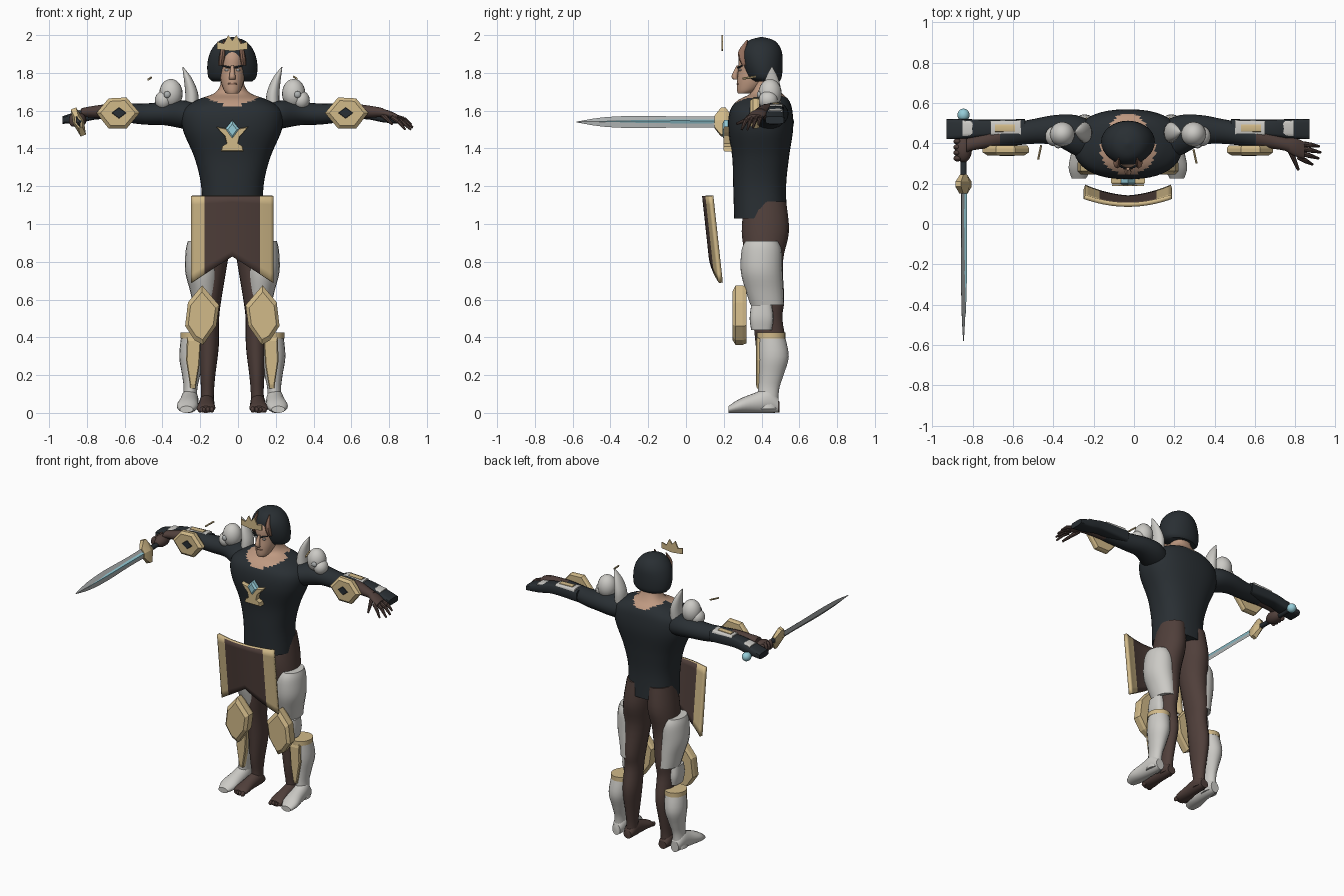
import bpy, bmesh, math
from mathutils import Vector

MID = -0.03  # x of the body's mirror plane; u below is the distance from it


def material(name, *rgb):
    m = bpy.data.materials.new(name)
    m.diffuse_color = (*rgb, 1)
    return m


DARK = material("charcoal cloth", 0.022, 0.028, 0.033)
BROWN = material("dark brown", 0.08, 0.05, 0.043)
GOLD = material("pale gold", 0.64, 0.49, 0.25)
WHITE = material("off white", 0.60, 0.59, 0.56)
SKIN = material("skin", 0.52, 0.32, 0.22)
COPPER = material("copper", 0.30, 0.16, 0.11)
CYAN = material("pale cyan", 0.30, 0.60, 0.68)
STEEL = material("steel", 0.42, 0.44, 0.44)


def finish(name, bm, mats, rule=None, angle=40):
    bmesh.ops.recalc_face_normals(bm, faces=bm.faces)
    me = bpy.data.meshes.new(name)
    mats = mats if isinstance(mats, list) else [mats]
    for m in mats:
        me.materials.append(m)
    for f in bm.faces:
        f.smooth = angle > 0
        if rule:
            f.material_index = rule(f.calc_center_median())
    bm.to_mesh(me)
    bm.free()
    if angle:
        me.set_sharp_from_angle(angle=math.radians(angle))
    ob = bpy.data.objects.new(name, me)
    bpy.context.collection.objects.link(ob)
    return ob


def loft(name, rings, mats, axis="z", s=1, n=20, sub=4, pw=2.0, rot=0.0, rule=None, angle=40):
    """Skin elliptic rings (t, a, b, ra, rb) along an axis, smoothed between rings."""
    R, path = [Vector(r) for r in rings], []
    for i in range(len(R) - 1):
        p0, p1, p2, p3 = R[max(i - 1, 0)], R[i], R[i + 1], R[min(i + 2, len(R) - 1)]
        for k in range(sub):
            t = k / sub
            path.append(0.5 * (2 * p1 + (p2 - p0) * t + (2 * p0 - 5 * p1 + 4 * p2 - p3) * t * t
                               + (3 * p1 - p0 - 3 * p2 + p3) * t ** 3))
    path.append(R[-1])
    bm, loops = bmesh.new(), []
    for t, a, b, ra, rb in path:
        loop = []
        for k in range(n):
            w = 2 * math.pi * k / n
            c, d = math.cos(w), math.sin(w)
            p = max(ra, .002) * math.copysign(abs(c) ** (2 / pw), c)
            q = max(rb, .002) * math.copysign(abs(d) ** (2 / pw), d)
            A = a + p * math.cos(rot) - q * math.sin(rot)
            B = b + p * math.sin(rot) + q * math.cos(rot)
            u, y, z = {"z": (A, B, t), "x": (t, A, B), "y": (A, t, B)}[axis]
            loop.append(bm.verts.new((MID + s * u, y, z)))
        loops.append(loop)
    for l0, l1 in zip(loops, loops[1:]):
        for k in range(n):
            bm.faces.new((l0[k], l0[(k + 1) % n], l1[(k + 1) % n], l1[k]))
    bm.faces.new(loops[0])
    bm.faces.new(loops[-1])
    return finish(name, bm, mats, rule, angle)


def plate(name, pts, layers, mat, s=1):
    """Flat (u, z) outline stacked in layers of (y, scale) to give chamfered plates."""
    bm, loops = bmesh.new(), []
    cu = sum(p[0] for p in pts) / len(pts)
    cz = sum(p[1] for p in pts) / len(pts)
    for y, k in layers:
        loops.append([bm.verts.new((MID + s * (cu + (u - cu) * k), y, cz + (z - cz) * k)) for u, z in pts])
    n = len(pts)
    for l0, l1 in zip(loops, loops[1:]):
        for k in range(n):
            bm.faces.new((l0[k], l0[(k + 1) % n], l1[(k + 1) % n], l1[k]))
    bm.faces.new(loops[0])
    bm.faces.new(loops[-1])
    return finish(name, bm, mat, angle=0)


def ball(name, c, r, mat, s=1):
    bm = bmesh.new()
    bmesh.ops.create_uvsphere(bm, u_segments=20, v_segments=12, radius=1)
    for v in bm.verts:
        v.co = (MID + s * (c[0] + v.co.x * r[0]), c[1] + v.co.y * r[1], c[2] + v.co.z * r[2])
    return finish(name, bm, mat)


def rod(name, p, q, r0, r1, mat, s=1, n=8):
    p, q = (Vector((MID + s * v[0], v[1], v[2])) for v in (p, q))
    bm = bmesh.new()
    bmesh.ops.create_cone(bm, cap_ends=True, segments=n, radius1=r0, radius2=r1, depth=(q - p).length)
    turn = (q - p).to_track_quat("Z", "Y")
    for v in bm.verts:
        v.co = turn @ v.co + (p + q) / 2
    return finish(name, bm, mat)


def mirrored(half):
    return half + [(-u, z) for u, z in reversed(half) if abs(u) > 1e-4]


# torso tunic with bare V neckline
loft("torso", [(1.03, 0, .395, .165, .14), (1.2, 0, .39, .165, .14), (1.35, 0, .395, .2, .15),
               (1.5, 0, .395, .262, .172), (1.6, 0, .398, .262, .165), (1.655, 0, .41, .19, .135),
               (1.69, 0, .425, .10, .085), (1.73, 0, .42, .066, .066), (1.78, 0, .41, .06, .06)],
     [DARK, SKIN], n=40, sub=6, pw=2.4,
     rule=lambda c: int(c.z > 1.615 + .4 * abs(c.x - MID) + (.03 if c.y > .4 else 0)))
# head, face and helmet
loft("head", [(1.69, 0, .305, .03, .03), (1.71, 0, .325, .046, .055), (1.76, 0, .355, .062, .085),
              (1.82, 0, .375, .068, .098), (1.88, 0, .375, .068, .096), (1.93, 0, .385, .05, .08)], SKIN)
loft("nose", [(1.765, 0, .262, .017, .012), (1.785, 0, .258, .016, .017), (1.84, 0, .275, .008, .008)], SKIN, n=10)
ball("mouth", (0, .275, 1.742), (.026, .007, .006), COPPER)
loft("helmet", [(1.755, 0, .425, .105, .07), (1.78, 0, .415, .128, .092), (1.85, 0, .405, .132, .107),
                (1.92, 0, .40, .112, .105), (1.97, 0, .40, .068, .07), (1.99, 0, .40, .005, .005)],
     DARK, n=32)
# floating tiara and chest emblem
plate("tiara", mirrored([(0, 1.915), (-.08, 1.925), (-.08, 1.965), (-.045, 1.955), (-.022, 2.0), (0, 1.972)]),
      [(.197, 1), (.188, 1)], GOLD)
plate("chest_emblem", mirrored([(0, 1.385), (-.06, 1.385), (-.055, 1.41), (-.03, 1.425), (-.04, 1.465),
                                (-.06, 1.485), (-.085, 1.515), (-.03, 1.505), (0, 1.47)]),
      [(.25, 1), (.205, 1), (.198, .92)], GOLD)
plate("chest_gem", mirrored([(0, 1.445), (-.04, 1.50), (0, 1.55)]), [(.23, 1), (.202, 1), (.192, .6)], CYAN)

# curved waist guard with gold side borders
bm = bmesh.new()
cols, rows = 24, 10
grid = []
for i in range(cols + 1):
    t = 2 * i / cols - 1
    bottom = .83 - .14 * abs(t)
    line = []
    for j in range(rows + 1):
        z = 1.15 + (bottom - 1.15) * j / rows
        line.append(bm.verts.new((MID + .212 * t, .107 + .038 * t * t + .05 * (1.15 - z) / .46, z)))
    grid.append(line)
for i in range(cols):
    for j in range(rows):
        bm.faces.new((grid[i][j], grid[i][j + 1], grid[i + 1][j + 1], grid[i + 1][j]))
guard = finish("waist_guard", bm, [BROWN, GOLD], lambda c: int(abs(c.x - MID) > .143), angle=30)
solid = guard.modifiers.new("thickness", "SOLIDIFY")
solid.thickness, solid.offset = .022, -1
solid.material_offset_rim = 1

for s, side in ((-1, "right"), (1, "left")):
    # bare legs and feet
    loft(side + "_leg", [(1.12, .08, .42, .08, .11), (.96, .093, .42, .092, .125), (.8, .11, .415, .085, .098),
                         (.6, .12, .43, .062, .09), (.5, .125, .432, .055, .078), (.35, .126, .45, .054, .08),
                         (.2, .13, .445, .04, .062), (.1, .132, .445, .034, .045), (.02, .135, .445, .038, .045)],
         BROWN, s=s)
    loft(side + "_foot", [(.495, .135, .03, .03, .028), (.45, .135, .05, .04, .05), (.36, .137, .04, .042, .04),
                          (.28, .14, .026, .05, .026), (.25, .14, .018, .035, .018)], BROWN, "y", s)
    for k in range(4):
        ball(side + "_toe", (.108 + .021 * k, .252 + .006 * k, .017), (.012, .022, .016), BROWN, s)
    # thigh armour and outer knee panel
    loft(side + "_thigh_armour", [(.91, .175, .40, .06, .085), (.86, .165, .40, .082, .106),
                                  (.75, .16, .40, .09, .11), (.65, .15, .415, .075, .1),
                                  (.57, .145, .43, .062, .088)], WHITE, s=s)
    loft(side + "_knee_panel", [(.44, .17, .40, .035, .055), (.5, .175, .40, .04, .063),
                                (.57, .175, .40, .035, .055)], WHITE, s=s, pw=3)
    # gold knee plate
    plate(side + "_knee_plate", [(.16, .675), (.235, .585), (.25, .46), (.2, .385), (.155, .36),
                                 (.085, .46), (.07, .57)], [(.32, .94), (.30, 1), (.262, 1), (.245, .8)], GOLD, s)
    # white boot worn outside the leg
    loft(side + "_boot", [(.42, .205, .45, .064, .07), (.3, .215, .462, .066, .082), (.2, .218, .45, .048, .066),
                          (.12, .222, .437, .036, .055), (.02, .228, .43, .045, .058)], WHITE, s=s)
    loft(side + "_boot_foot", [(.49, .225, .04, .03, .038), (.44, .225, .065, .045, .065),
                               (.36, .23, .052, .05, .052), (.28, .238, .036, .056, .036),
                               (.225, .243, .018, .035, .018)], WHITE, "y", s)
    loft(side + "_boot_cuff", [(.395, .205, .45, .07, .077), (.425, .205, .45, .07, .077)], GOLD, s=s, sub=1)
    plate(side + "_shin_strip", [(.165, .40), (.24, .40), (.245, .28), (.222, .13), (.195, .13), (.175, .25)],
          [(.41, 1), (.376, 1), (.37, .85)], GOLD, s)
    # sleeved arm, bare from below the elbow
    loft(side + "_arm", [(.18, .42, 1.565, .09, .07), (.26, .44, 1.58, .1, .075), (.36, .465, 1.585, .075, .062),
                         (.46, .46, 1.582, .062, .056), (.56, .445, 1.588, .056, .05),
                         (.66, .425, 1.595, .045, .04), (.76, .40, 1.593, .033, .028),
                         (.80, .39, 1.588, .034, .024)],
         [DARK, BROWN], "x", s, rule=lambda c: int(abs(c.x - MID) > .64))
    # gold elbow plate with dark diamond
    plate(side + "_elbow_plate", [(.72, 1.588), (.655, 1.665), (.56, 1.67), (.49, 1.588), (.56, 1.505),
                                  (.655, 1.505)], [(.39, .92), (.375, 1), (.355, 1), (.34, .8)], GOLD, s)
    plate(side + "_elbow_gem", [(.56, 1.588), (.60, 1.618), (.64, 1.588), (.60, 1.558)],
          [(.341, 1), (.336, .9)], DARK, s)
    # bracer behind the forearm
    loft(side + "_bracer", [(.51, .475, 1.59, .045, .04), (.7, .475, 1.59, .042, .035),
                            (.8, .472, 1.57, .048, .032), (.9, .47, 1.55, .05, .02)], DARK, "x", s, pw=4, n=16)
    loft(side + "_bracer_plate", [(.53, .475, 1.617, .04, .022), (.68, .475, 1.612, .036, .022)],
         WHITE, "x", s, pw=5, n=16, sub=1)
    loft(side + "_bracer_inlay", [(.56, .475, 1.635, .018, .009), (.66, .475, 1.632, .018, .009)],
         GOLD, "x", s, pw=5, n=16, sub=1)
    loft(side + "_bracer_tip", [(.75, .474, 1.60, .035, .014), (.82, .474, 1.588, .04, .014)],
         WHITE, "x", s, pw=4, n=16, sub=1)
    # shoulder armour with upright horn
    ball(side + "_shoulder_dome", (.325, .445, 1.69), (.062, .062, .078), WHITE, s)
    ball(side + "_shoulder_jaw", (.365, .435, 1.655), (.045, .05, .05), WHITE, s)
    ball(side + "_shoulder_socket", (.345, .387, 1.685), (.018, .012, .018), STEEL, s)
    loft(side + "_shoulder_horn", [(1.61, .215, .45, .035, .05), (1.69, .215, .455, .034, .05),
                                   (1.77, .235, .455, .022, .034), (1.83, .262, .455, .003, .004)], WHITE, s=s)
    # eyes, brows and face spikes
    ball(side + "_eye", (.03, .286, 1.815), (.013, .008, .006), WHITE, s)
    rod(side + "_brow", (.012, .276, 1.828), (.052, .296, 1.838), .006, .004, DARK, s)
    ball(side + "_ear", (.07, .40, 1.80), (.01, .02, .03), SKIN, s)
    loft(side + "_face_spike", [(1.84, .06, .31, .012, .014), (1.88, .055, .298, .016, .02),
                                (1.92, .05, .30, .012, .02), (1.975, .045, .325, .003, .004)], COPPER, s=s, n=8)

# open left hand
loft("left_palm", [(.78, .395, 1.59, .032, .024), (.83, .38, 1.58, .045, .02), (.875, .365, 1.565, .042, .015)],
     BROWN, "x")
for k, (tu, ty, tz) in enumerate([(.948, .385, 1.525), (.955, .355, 1.51), (.945, .325, 1.50), (.915, .295, 1.50)]):
    base = (.87 - .008 * k, .397 - .022 * k, 1.565)
    joint = tuple((a + b) / 2 + d for a, b, d in zip(base, (tu, ty, tz), (0, 0, .01)))
    rod("left_finger", base, joint, .013, .012, BROWN)
    rod("left_fingertip", joint, (tu, ty, tz), .012, .006, BROWN)
rod("left_thumb", (.80, .375, 1.575), (.845, .268, 1.53), .016, .007, BROWN)

# closed right hand around the grip
ball("right_fist", (-.815, .37, 1.55), (.042, .065, .04), BROWN)
for k in range(4):
    ball("right_knuckle", (-.845, .325 + .028 * k, 1.55), (.02, .015, .034), BROWN)

# sword pointing forward
U, Z, TILT = -.815, 1.54, .35
loft("sword_blade", [(.18, U, Z, .013, .032), (.0, U, Z, .013, .03), (-.25, U, Z, .013, .035),
                     (-.44, U, Z, .01, .026), (-.58, U, Z, .002, .002)], STEEL, "y", n=4, sub=3, rot=TILT, angle=20)
loft("sword_fuller", [(.17, U + .005, Z + .002, .013, .014), (-.25, U + .005, Z + .002, .013, .013),
                      (-.46, U + .002, Z, .009, .004)], CYAN, "y", n=4, sub=2, rot=TILT, angle=20)
loft("sword_guard", [(.15, U, Z, .02, .035), (.185, U, Z, .03, .088), (.21, U, Z, .03, .088), (.245, U, Z, .018, .03)],
     GOLD, "y", n=6, sub=1, rot=TILT, angle=20)
rod("sword_grip", (U, .24, Z), (U, .53, Z), .016, .016, DARK, n=12)
ball("sword_pommel", (U, .54, Z), (.03, .032, .03), CYAN)

# loose gold slivers above the shoulders
rod("right_sliver", (-.445, .32, 1.765), (-.43, .39, 1.775), .006, .006, GOLD, n=6)
rod("left_sliver", (.34, .30, 1.77), (.325, .37, 1.78), .006, .006, GOLD, n=6)
